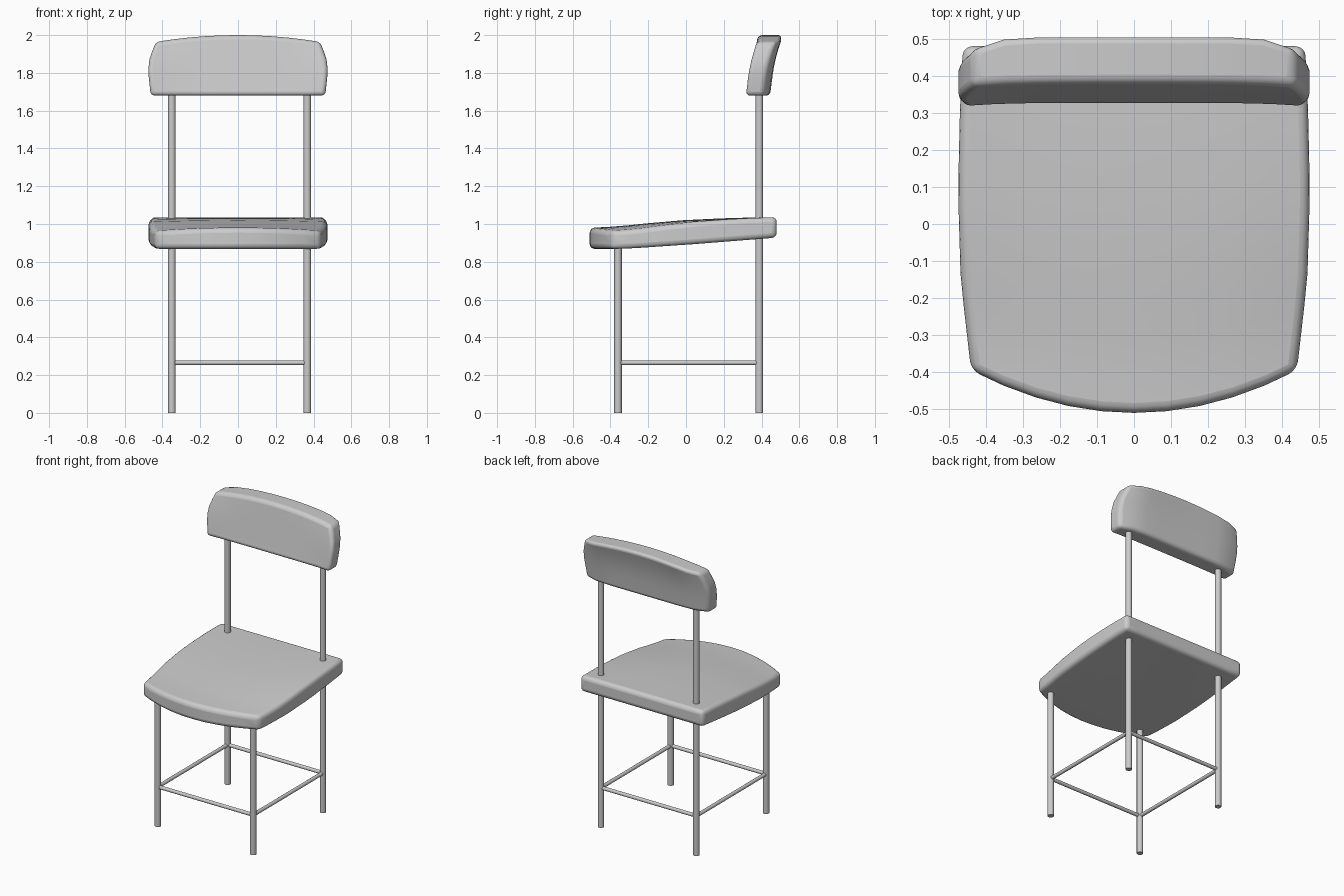
import bpy, bmesh, math
from mathutils import Vector

if "Cube" in bpy.data.objects:
    bpy.data.objects.remove(bpy.data.objects["Cube"])


def interp(pts, t):
    for (a, p), (b, q) in zip(pts, pts[1:]):
        if t <= b:
            return p + (q - p) * (t - a) / (b - a)
    return pts[-1][1]


def smooth(ob, angle):
    bpy.ops.object.select_all(action='DESELECT')
    ob.select_set(True)
    bpy.context.view_layer.objects.active = ob
    bpy.ops.object.shade_smooth_by_angle(angle=math.radians(angle))


def slab(name, side_a, side_b, nu, nv, bevel):
    """Closed cushion between two surfaces, u in -1..1 and v in 0..1."""
    bm = bmesh.new()
    grids = [[[bm.verts.new(f(2 * i / nu - 1, j / nv)) for j in range(nv + 1)]
              for i in range(nu + 1)] for f in (side_a, side_b)]
    for g in grids:
        for i in range(nu):
            for j in range(nv):
                bm.faces.new((g[i][j], g[i + 1][j], g[i + 1][j + 1], g[i][j + 1]))
    rim = ([(i, 0) for i in range(nu)] + [(nu, j) for j in range(nv)]
           + [(i, nv) for i in range(nu, 0, -1)] + [(0, j) for j in range(nv, 0, -1)])
    a, b = grids
    for (i, j), (k, l) in zip(rim, rim[1:] + rim[:1]):
        bm.faces.new((a[i][j], a[k][l], b[k][l], b[i][j]))
    bmesh.ops.recalc_face_normals(bm, faces=bm.faces)
    me = bpy.data.meshes.new(name)
    bm.to_mesh(me)
    bm.free()
    ob = bpy.data.objects.new(name, me)
    bpy.context.collection.objects.link(ob)
    m = ob.modifiers.new("soft_edges", 'BEVEL')
    m.width, m.segments, m.limit_method = bevel, 4, 'ANGLE'
    m.angle_limit = math.radians(42)
    smooth(ob, 60)
    return ob


def rod(name, p, q, r):
    p, q = Vector(p), Vector(q)
    bpy.ops.mesh.primitive_cylinder_add(vertices=16, radius=r, depth=(q - p).length,
                                        location=(p + q) / 2)
    ob = bpy.context.object
    ob.name = name
    ob.rotation_euler = (q - p).to_track_quat('Z', 'Y').to_euler()
    smooth(ob, 40)


# Seat: bowed front, gently rising to the back
SEAT_W = [(0, .44), (.28, .468), (.55, .475), (.8, .47), (1, .462)]
SEAT_TOP = [(0, .98), (.15, .987), (.3, 1.003), (.5, 1.02), (.75, 1.032), (1, 1.036)]
SEAT_BOT = [(0, .868), (.12, .87), (.5, .893), (1, .928)]


def seat_xy(u, v):
    front = -.51 + .115 * u * u
    return u * interp(SEAT_W, v), front + (.48 - front) * v


def seat_top(u, v):
    return (*seat_xy(u, v), interp(SEAT_TOP, v) - .018 * u * u * (1 - v))


def seat_bottom(u, v):
    return (*seat_xy(u, v), interp(SEAT_BOT, v))


slab("seat", seat_top, seat_bottom, 10, 10, .026)

# Backrest: leaning back, arched top, tapered ends
REST_W = [(0, .462), (.45, .476), (.7, .468), (1, .435)]
REST_FRONT = [(0, .317), (.4, .328), (.7, .347), (1, .375)]
REST_BACK = [(0, .445), (.45, .463), (.75, .484), (1, .51)]


def rest_xz(u, v):
    return u * interp(REST_W, v), 1.68 + (.32 - .036 * u * u) * v


def rest_front(u, v):
    x, z = rest_xz(u, v)
    dish = (1 - u ** 4) * (.006 + .012 * math.sin(math.pi * v))
    return x, interp(REST_FRONT, v) + dish, z


def rest_back(u, v):
    x, z = rest_xz(u, v)
    return x, interp(REST_BACK, v) - .035 * u ** 8, z


slab("backrest", rest_front, rest_back, 10, 6, .022)

# Legs, with the back pair running up into the backrest
LEFT, RIGHT, FRONT, BACK = -.35, .367, -.36, .388
for side, x in (("left", LEFT), ("right", RIGHT)):
    rod(f"front_leg_{side}", (x, FRONT, 0), (x, FRONT, .92), .02)
    rod(f"back_leg_{side}", (x, BACK, 0), (x, BACK, 1.76), .02)
    rod(f"side_stretcher_{side}", (x, FRONT, .265), (x, BACK, .265), .012)

# Front and back stretchers
for end, y in (("front", FRONT), ("back", BACK)):
    rod(f"{end}_stretcher", (LEFT, y, .265), (RIGHT, y, .265), .012)
